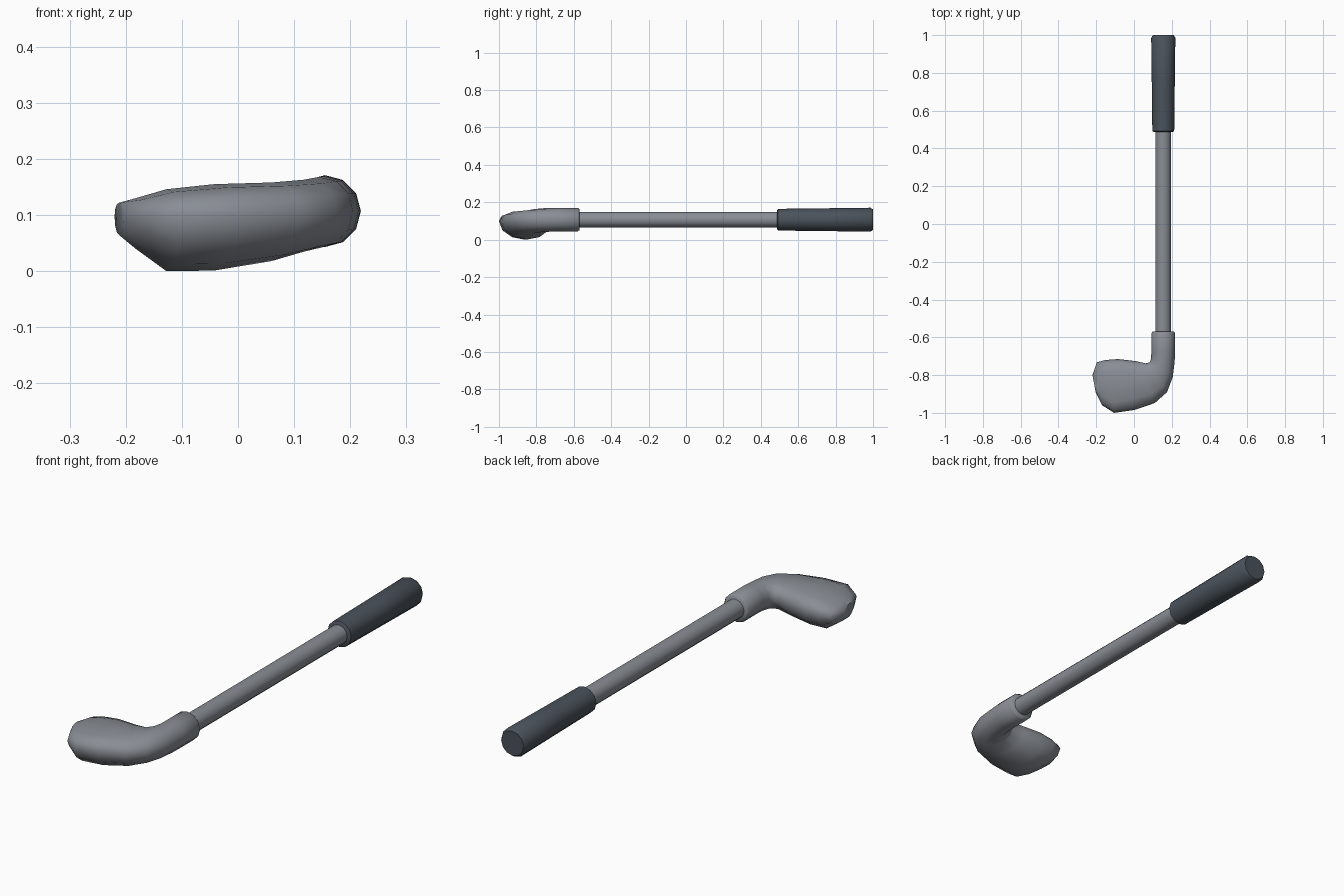
import bpy, bmesh, math
from mathutils import Vector

if "Cube" in bpy.data.objects:
    bpy.data.objects.remove(bpy.data.objects["Cube"])

CX, CZ = 0.155, 0.107   # shaft axis


def material(name, rgb):
    m = bpy.data.materials.new(name)
    m.diffuse_color = (*rgb, 1)
    m.use_nodes = True
    m.node_tree.nodes["Principled BSDF"].inputs["Base Color"].default_value = m.diffuse_color
    return m


def loft(name, rings, mat, angle):
    """Skin closed rings of equal length and cap both ends."""
    bm = bmesh.new()
    loops = [[bm.verts.new(p) for p in ring] for ring in rings]
    n = len(loops[0])
    for a, b in zip(loops, loops[1:]):
        for i in range(n):
            j = (i + 1) % n
            bm.faces.new((a[i], a[j], b[j], b[i]))
    bm.faces.new(loops[0])
    bm.faces.new(loops[-1])
    bmesh.ops.recalc_face_normals(bm, faces=bm.faces)
    me = bpy.data.meshes.new(name)
    bm.to_mesh(me)
    bm.free()
    ob = bpy.data.objects.new(name, me)
    bpy.context.collection.objects.link(ob)
    me.materials.append(mat)
    bpy.ops.object.select_all(action='DESELECT')
    ob.select_set(True)
    bpy.context.view_layer.objects.active = ob
    bpy.ops.object.shade_smooth_by_angle(angle=math.radians(angle))
    return ob


def section(inner, outer, zlo, zhi, zmid=CZ, power=2.0, n=12):
    """Rounded upright section spanning two plan points."""
    a, b = Vector(inner), Vector(outer)
    c, h = (a + b) / 2, (b - a) / 2
    pts = []
    for i in range(n):
        t = 2 * math.pi * i / n
        u, v = math.cos(t), math.sin(t)
        e = 2 / power if v > 0 else 1.0
        u = math.copysign(abs(u) ** e, u)
        v = math.copysign(abs(v) ** e, v)
        p = c + h * u
        z = zmid + v * ((zhi - zmid) if v > 0 else (zmid - zlo))
        pts.append((p.x, p.y, z))
    return pts


def tube(profile, n=12):
    return [section((CX - r, y), (CX + r, y), CZ - r, CZ + r, n=n)
            for y, r in profile]


steel = material("steel", (0.25, 0.27, 0.30))
rubber = material("rubber", (0.07, 0.085, 0.105))

# Shaft
loft("shaft", tube([(-0.62, 0.042), (0.52, 0.042)]), steel, 40)

# Grip, widening slightly to the butt end
loft("grip", tube([(0.487, 0.05), (0.492, 0.058), (0.75, 0.061),
                   (0.985, 0.064), (1.0, 0.055)], 12), rubber, 50)

# Head: socket, bend and blade in one skin
head = tube([(-0.57, 0.056), (-0.578, 0.063), (-0.68, 0.063)])
for inner, outer, zlo, zhi, zmid, power in [
    ((0.090, -0.715), (0.215, -0.73), 0.043, 0.169, 0.107, 2.0),
    ((0.083, -0.732), (0.205, -0.81), 0.041, 0.168, 0.107, 2.1),
    ((0.062, -0.738), (0.175, -0.890), 0.035, 0.163, 0.106, 2.3),
    ((0.010, -0.726), (0.110, -0.948), 0.018, 0.158, 0.104, 2.5),
    ((-0.085, -0.715), (0.000, -0.985), 0.001, 0.155, 0.101, 2.6),
    ((-0.150, -0.720), (-0.105, -1.000), 0.000, 0.146, 0.100, 2.6),
    ((-0.197, -0.732), (-0.168, -0.960), 0.040, 0.130, 0.099, 2.5),
    ((-0.220, -0.800), (-0.203, -0.890), 0.064, 0.122, 0.097, 2.2),
]:
    head.append(section(inner, outer, zlo, zhi, zmid, power))
loft("head", head, steel, 60)
